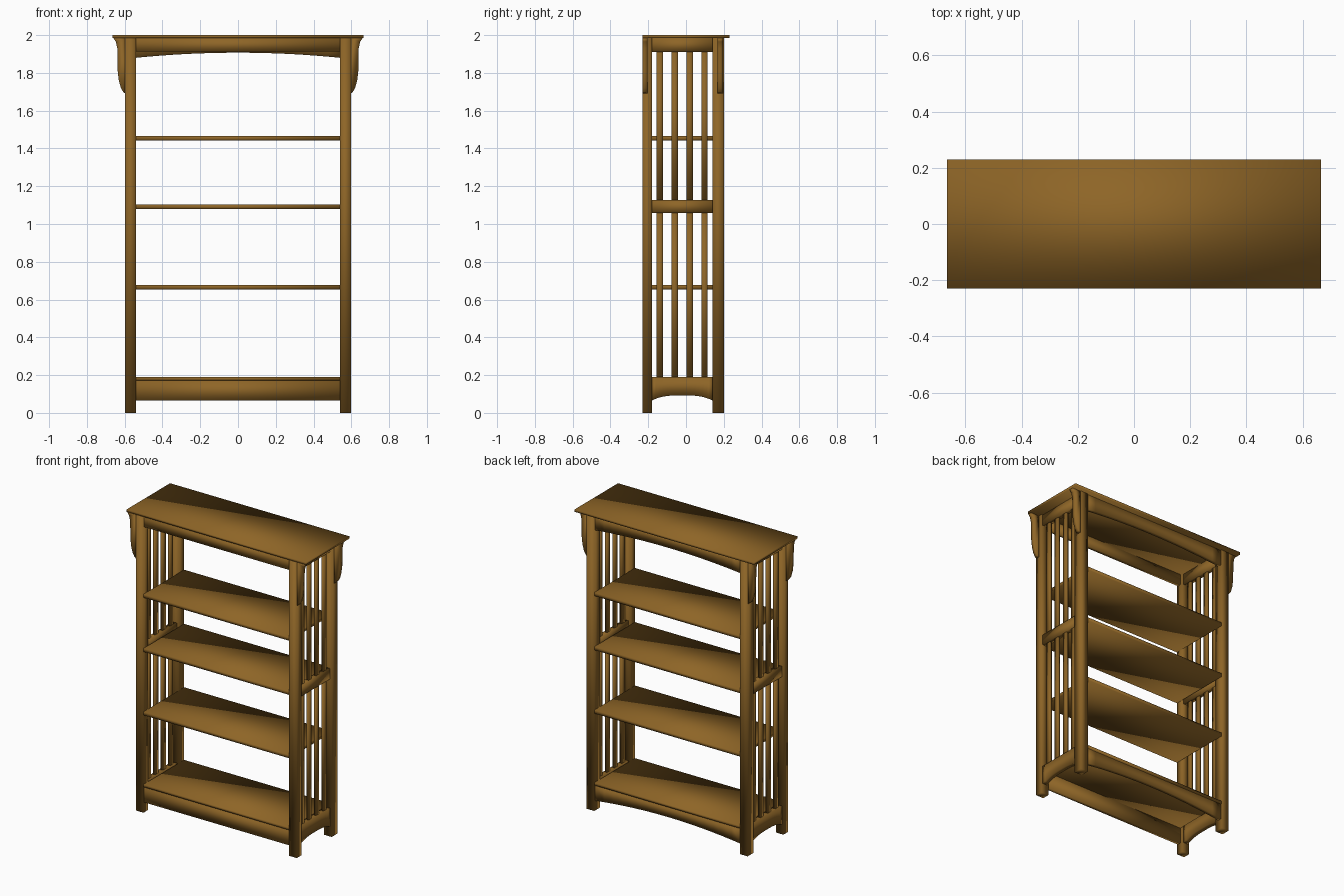
import bpy, bmesh

cube = bpy.data.objects.get("Cube")
if cube:
    bpy.data.objects.remove(cube, do_unlink=True)

wood = bpy.data.materials.new("warm brown wood")
wood.use_nodes = True
colour = (0.27, 0.13, 0.02, 1)
wood.diffuse_color = colour
bsdf = wood.node_tree.nodes["Principled BSDF"]
bsdf.inputs["Base Color"].default_value = colour
bsdf.inputs["Roughness"].default_value = 0.6


def loft(name, rings):
    """Skin matching rings of points and cap both ends, with soft normals."""
    bm = bmesh.new()
    loops = [[bm.verts.new(p) for p in ring] for ring in rings]
    n = len(loops[0])
    for a, b in zip(loops, loops[1:]):
        for i in range(n):
            j = (i + 1) % n
            bm.faces.new((a[i], a[j], b[j], b[i]))
    bm.faces.new(loops[0])
    bm.faces.new(loops[-1])
    bmesh.ops.recalc_face_normals(bm, faces=bm.faces)
    for face in bm.faces:
        face.smooth = True
    mesh = bpy.data.meshes.new(name)
    bm.to_mesh(mesh)
    bm.free()
    mesh.materials.append(wood)
    obj = bpy.data.objects.new(name, mesh)
    bpy.context.collection.objects.link(obj)
    return obj


def box(name, x, y, z):
    return loft(name, [[(x[0], y[0], h), (x[1], y[0], h),
                        (x[1], y[1], h), (x[0], y[1], h)] for h in z])


def arched_rail(name, axis, span, depth, z, rise, power):
    """Rail along x or y whose lower edge arches up by rise."""
    rings = []
    steps = 16
    for i in range(steps + 1):
        t = i / steps
        u = span[0] + (span[1] - span[0]) * t
        low = z[0] + rise * (1 - abs(2 * t - 1) ** power)
        ring = [(depth[0], low), (depth[1], low), (depth[1], z[1]), (depth[0], z[1])]
        rings.append([(u, d, h) if axis == "x" else (d, u, h) for d, h in ring])
    return loft(name, rings)


# Main levels and widths
INNER, OUTER = 0.54, 0.597
FRONT, BACK = -0.23, 0.20
UNDER_TOP = 1.984
inside = (-INNER, INNER)
between_legs = (-0.18, 0.14)

# Top board
box("top_board", (-0.665, 0.665), (FRONT, 0.23), (UNDER_TOP, 2.0))

# Shelves
for name, top, thick in (("bottom_shelf", 0.19, 0.018), ("lower_shelf", 0.677, 0.023),
                         ("middle_shelf", 1.102, 0.023), ("upper_shelf", 1.465, 0.023)):
    box(name, inside, (FRONT, BACK), (top - thick, top))

# Straight front rails, arched back rails
front_depth, back_depth = (-0.222, -0.197), (0.167, 0.192)
box("front_top_rail", inside, front_depth, (1.912, UNDER_TOP))
box("front_bottom_rail", inside, front_depth, (0.066, 0.172))
arched_rail("back_top_rail", "x", inside, back_depth, (1.88, UNDER_TOP), 0.027, 2)
arched_rail("back_bottom_rail", "x", inside, back_depth, (0.066, 0.172), 0.035, 2)

# Bracket profile: distance from centre, height
bracket = [(0.597, 1.984), (0.66, 1.984), (0.647, 1.965), (0.639, 1.93),
           (0.637, 1.81), (0.631, 1.76), (0.62, 1.72), (0.608, 1.7), (0.597, 1.69)]

for side, s in (("left", 1), ("right", -1)):
    # Legs and the brackets on their outer faces
    for end, leg_y, bracket_y in (("front", (FRONT, -0.18), (FRONT, -0.205)),
                                  ("back", (0.14, BACK), (0.167, 0.195))):
        box(f"{end}_{side}_leg", (s * INNER, s * OUTER), leg_y, (0, UNDER_TOP))
        loft(f"{end}_{side}_bracket",
             [[(s * x, y, z) for x, z in bracket] for y in bracket_y])

    # Side rails
    rail_x = (s * 0.552, s * 0.586)
    box(f"{side}_top_rail", rail_x, between_legs, (1.91, UNDER_TOP))
    box(f"{side}_middle_rail", rail_x, between_legs, (1.057, 1.127))
    arched_rail(f"{side}_bottom_rail", "y", between_legs, rail_x, (0.066, 0.19), 0.027, 3)

    # Slats between the rails
    for i in range(4):
        y = -0.139 + 0.079 * i
        for part, z in (("lower", (0.19, 1.057)), ("upper", (1.127, 1.91))):
            box(f"{side}_{part}_slat_{i + 1}", (s * 0.561, s * 0.577),
                (y - 0.017, y + 0.017), z)
